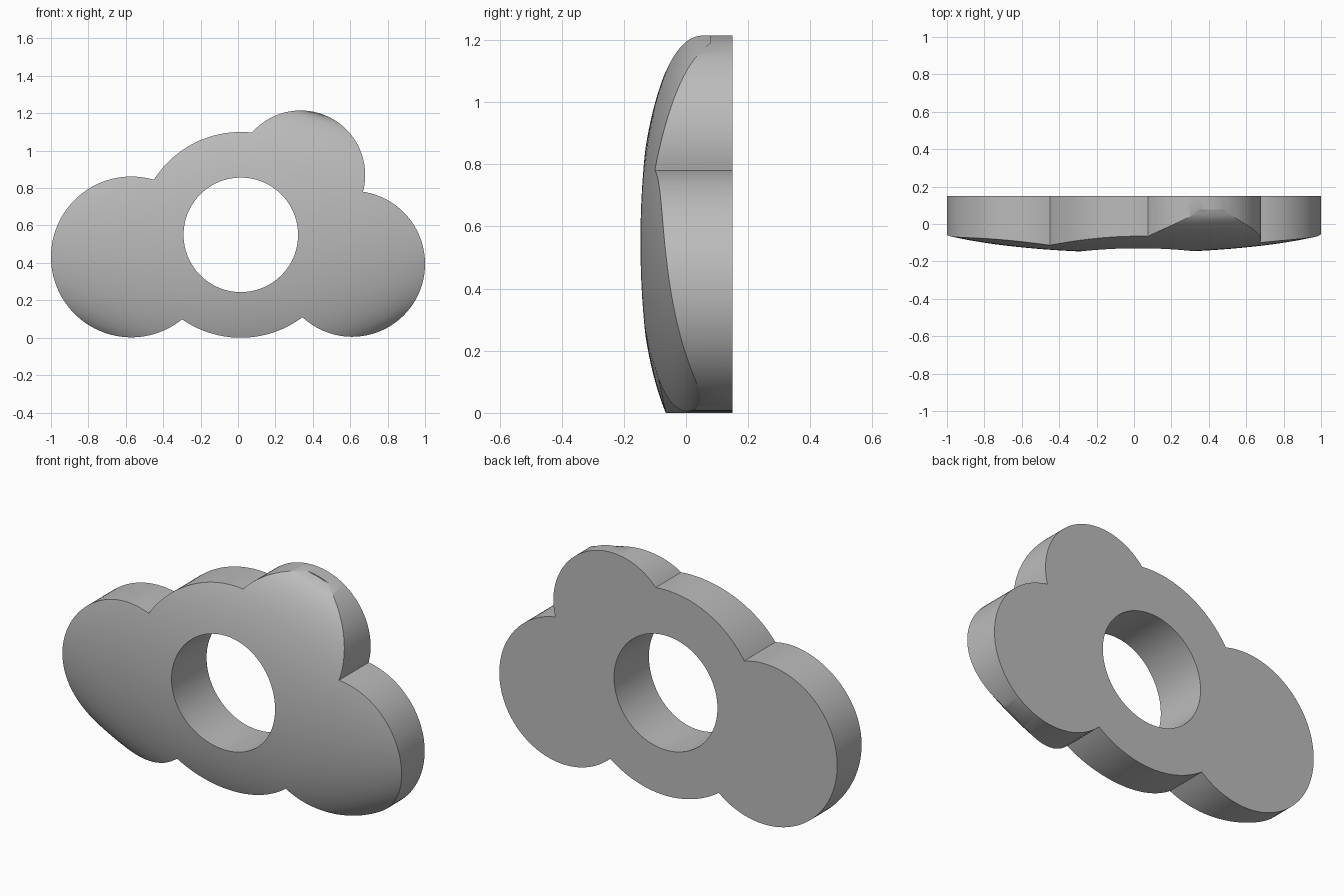
import bpy, bmesh
from math import sin, cos, tau, sqrt, atan2, hypot

cube = bpy.data.objects.get("Cube")
if cube:
    bpy.data.objects.remove(cube, do_unlink=True)

HOLE_X, HOLE_Z, HOLE_R = 0.015, 0.55, 0.306
BACK = 0.15
RINGS = 28
# Overlapping lobes as (x, z, radius): middle, left, right, top
LOBES = [(0.015, 0.55, 0.55), (-0.57, 0.432, 0.43),
         (0.61, 0.395, 0.39), (0.335, 0.87, 0.345)]


def reach(angle):
    """Distance from the hole centre to the outline of the joined lobes."""
    far = 0
    for cx, cz, r in LOBES:
        dx, dz = cx - HOLE_X, cz - HOLE_Z
        along = dx * cos(angle) + dz * sin(angle)
        disc = r * r - (dx * dx + dz * dz - along * along)
        if disc >= 0:
            far = max(far, along + sqrt(disc))
    return far


def corner_angles():
    """Angles of the notches where two lobes meet on the outline."""
    found = []
    for i, (ax, az, ar) in enumerate(LOBES):
        for bx, bz, br in LOBES[i + 1:]:
            dx, dz = bx - ax, bz - az
            d = hypot(dx, dz)
            a = (ar * ar - br * br + d * d) / (2 * d)
            if abs(a) >= ar:
                continue
            h = sqrt(ar * ar - a * a)
            for side in (-h, h):
                px = ax + (a * dx - side * dz) / d - HOLE_X
                pz = az + (a * dz + side * dx) / d - HOLE_Z
                angle = atan2(pz, px) % tau
                if abs(hypot(px, pz) - reach(angle)) < 0.001:
                    found.append(angle)
    return found


def dome(x, z):
    """Depth of the domed front."""
    x2, z2 = x * x, (z - 0.55) ** 2
    s = 0.638 * x2 + 2.045 * z2 + 0.47 * x2 * z2
    return 0.077 - 0.23 * sqrt(max(0, 1 - s))


# Angles around the hole, with the notches hit exactly
corners = corner_angles()
step = tau / 288
angles = [i * step for i in range(288)]
angles = [a for a in angles if all(abs(a - c) > step * 0.5 for c in corners)]
angles = sorted(angles + corners)

bm = bmesh.new()
loops = []
for k in range(RINGS + 1):
    t = 1 - (1 - k / RINGS) ** 1.7
    ring = []
    for a in angles:
        r = HOLE_R + (reach(a) - HOLE_R) * t
        x, z = HOLE_X + r * cos(a), HOLE_Z + r * sin(a)
        ring.append(bm.verts.new((x, dome(x, z), z)))
    loops.append(ring)
# Back rims, outer then inner, closing the section around the hole
for front in (loops[-1], loops[0]):
    loops.append([bm.verts.new((v.co.x, BACK, v.co.z)) for v in front])

n = len(angles)
for k, ring in enumerate(loops):
    after = loops[(k + 1) % len(loops)]
    for i in range(n):
        j = (i + 1) % n
        bm.faces.new((ring[i], after[i], after[j], ring[j]))
bmesh.ops.recalc_face_normals(bm, faces=bm.faces)

mesh = bpy.data.meshes.new("cloud_plate")
bm.to_mesh(mesh)
bm.free()
plate = bpy.data.objects.new("cloud_plate", mesh)
bpy.context.collection.objects.link(plate)

# Plain grey
grey = bpy.data.materials.new("grey")
grey.use_nodes = True
colour = (0.5, 0.5, 0.5, 1)
grey.diffuse_color = colour
grey.node_tree.nodes["Principled BSDF"].inputs["Base Color"].default_value = colour
mesh.materials.append(grey)

bpy.ops.object.select_all(action="DESELECT")
plate.select_set(True)
bpy.context.view_layer.objects.active = plate
bpy.ops.object.shade_smooth_by_angle(angle=0.5)
